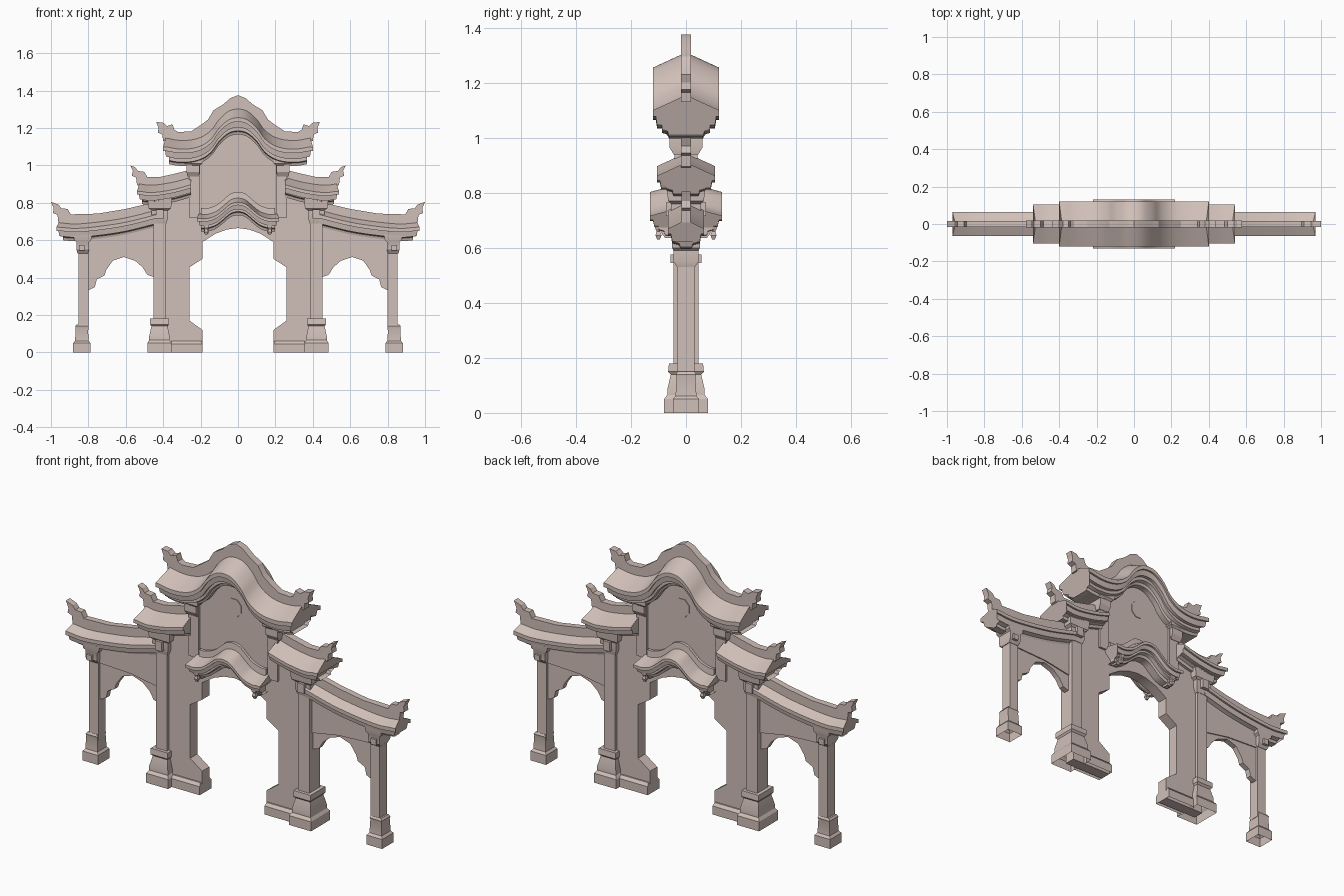
import bpy, bmesh, math
from mathutils import Vector

cube = bpy.data.objects.get("Cube")
if cube:
    bpy.data.objects.remove(cube)

stone = bpy.data.materials.new("pale_stone")
stone.use_nodes = True
stone.diffuse_color = (0.63, 0.52, 0.48, 1)
stone.node_tree.nodes["Principled BSDF"].inputs["Base Color"].default_value = (0.63, 0.52, 0.48, 1)


def finish(name, bm, mirror=(False, False)):
    """Turn a bmesh into a stone object, optionally mirrored across x and y."""
    bmesh.ops.recalc_face_normals(bm, faces=bm.faces)
    mesh = bpy.data.meshes.new(name)
    bm.to_mesh(mesh)
    bm.free()
    mesh.materials.append(stone)
    obj = bpy.data.objects.new(name, mesh)
    bpy.context.collection.objects.link(obj)
    if any(mirror):
        mod = obj.modifiers.new("mirror", 'MIRROR')
        mod.use_axis = (mirror[0], mirror[1], False)
        mod.use_mirror_merge = False
    bpy.ops.object.select_all(action='DESELECT')
    obj.select_set(True)
    bpy.context.view_layer.objects.active = obj
    bpy.ops.object.shade_smooth_by_angle(angle=math.radians(25))
    return obj


def whole(half):
    """Complete a half line that starts at x = 0."""
    return [(-x, z) for x, z in reversed(half[1:])] + half


def curve(points, steps=4):
    """Catmull-Rom smoothing of a path."""
    p = [Vector(q) for q in points]
    p = [2 * p[0] - p[1]] + p + [2 * p[-1] - p[-2]]
    out = []
    for a, b, c, d in zip(p, p[1:], p[2:], p[3:]):
        for i in range(steps):
            t = i / steps
            out.append(b + (c - a) * (t / 2) + (2 * a - 5 * b + 4 * c - d) * (t * t / 2)
                       + (3 * b - a - 3 * c + d) * (t ** 3 / 2))
    return [tuple(v) for v in out + [p[-2]]]


def plate(name, outline, depth, mirror=(False, False)):
    """Extrude an x-z outline to both sides of y = 0."""
    bm = bmesh.new()
    face = bm.faces.new([bm.verts.new((x, -depth, z)) for x, z in outline])
    new = bmesh.ops.extrude_face_region(bm, geom=[face])["geom"]
    bmesh.ops.translate(bm, vec=(0, 2 * depth, 0),
                        verts=[v for v in new if isinstance(v, bmesh.types.BMVert)])
    # extruding drops the source face, so close the front again if needed
    bmesh.ops.holes_fill(bm, edges=[e for e in bm.edges if e.is_boundary], sides=0)
    return finish(name, bm, mirror)


def sweep(name, path, section, both_ends, mirror=(False, False)):
    """Carry a half section (y, drop, overhang) along an x-z path."""
    prof = section + [(-y, d, o) for y, d, o in reversed(section) if y > 0]
    bm = bmesh.new()
    rings = []
    for i, (x, z) in enumerate(path):
        k = 1 if i == len(path) - 1 else (-1 if i == 0 and both_ends else 0)
        rings.append([bm.verts.new((x + k * o, y, z + d)) for y, d, o in prof])
    n = len(prof)
    for a, b in zip(rings, rings[1:]):
        for j in range(n):
            bm.faces.new((a[j], a[(j + 1) % n], b[(j + 1) % n], b[j]))
    bm.faces.new(rings[0])
    bm.faces.new(rings[-1])
    return finish(name, bm, mirror)


def stack(name, x, y, levels, mirror=(True, False), hollow=False):
    """Square tower of (z, half width, half depth) levels."""
    bm = bmesh.new()
    rings = [[bm.verts.new((x + sx * w, y + sy * d, z))
              for sx, sy in ((-1, -1), (1, -1), (1, 1), (-1, 1))] for z, w, d in levels]
    for a, b in zip(rings, rings[1:]):
        for j in range(4):
            bm.faces.new((a[j], a[(j + 1) % 4], b[(j + 1) % 4], b[j]))
    bm.faces.new(rings[-1])
    if not hollow:
        bm.faces.new(rings[0])
    return finish(name, bm, mirror)


def roof_section(y, drop, lip, inset, under):
    """Sloping roof with a stepped eave and a cornice beneath it."""
    return [(0, 0, 0), (y, -drop, 0.015), (y, -drop - lip, 0.015), (y - 0.01, -drop - lip, 0.005),
            (y - 0.015, -drop - 2.4 * lip, 0), (inset, -drop - 2.4 * lip, -0.02),
            (inset, -under + 0.02, -0.02), (inset - 0.02, -under + 0.015, -0.035),
            (inset - 0.025, -under, -0.04), (0, -under, -0.04)]


BOTH_SIDES = (True, False)
ALL_CORNERS = (True, True)

# Central wall with the notched gateway
wall_half = [(0, 1.23), (0.06, 1.2), (0.13, 1.12), (0.2, 1.07), (0.26, 1.04), (0.26, 0.86),
             (0.43, 0.83), (0.43, 0), (0.19, 0), (0.19, 0.12), (0.26, 0.17), (0.26, 0.455),
             (0.19, 0.5), (0.19, 0.59), (0.12, 0.635), (0.06, 0.657), (0, 0.665)]
plate("gate_wall", wall_half + [(-x, z) for x, z in reversed(wall_half[1:-1])], 0.03)
plate("wall_medallion", [(0.045 * math.cos(math.radians(a)), 1.04 + 0.05 * math.sin(math.radians(a)))
                         for a in range(22, 382, 45)], 0.034)
stack("wall_plinth", 0.275, 0, [(0, 0.085, 0.05), (0.045, 0.085, 0.05), (0.06, 0.08, 0.038)], hollow=True)

# Main pillars, bases and capitals
stack("main_pillar", 0.418, 0, [(0.15, 0.033, 0.045), (0.8, 0.033, 0.045)])
stack("main_pillar_base", 0.42, 0, [(0, 0.065, 0.08), (0.05, 0.065, 0.08), (0.065, 0.055, 0.068),
      (0.085, 0.055, 0.068), (0.14, 0.043, 0.055), (0.15, 0.05, 0.065), (0.18, 0.05, 0.062)], hollow=True)
stack("main_capital", 0.418, 0, [(0.69, 0.035, 0.047), (0.72, 0.045, 0.055), (0.76, 0.045, 0.055),
      (0.77, 0.06, 0.065), (0.82, 0.065, 0.07)])
stack("main_capital_block", 0.418, -0.058, [(0.715, 0.02, 0.015), (0.765, 0.02, 0.015)], ALL_CORNERS)

# Upper pillars carrying the highest roof
stack("upper_pillar", 0.232, 0, [(0.72, 0.03, 0.042), (1.05, 0.03, 0.042)])
stack("upper_capital", 0.24, 0, [(0.94, 0.03, 0.045), (0.965, 0.035, 0.06), (1, 0.035, 0.06),
      (1.01, 0.05, 0.07), (1.04, 0.05, 0.07)])

# Outer pillars, bases and capitals
stack("outer_pillar", 0.827, 0, [(0.12, 0.027, 0.03), (0.6, 0.027, 0.03)])
stack("outer_pillar_base", 0.835, 0, [(0, 0.046, 0.048), (0.05, 0.046, 0.048), (0.062, 0.036, 0.038),
      (0.13, 0.033, 0.034), (0.14, 0.035, 0.037), (0.15, 0.028, 0.031)], hollow=True)
stack("outer_capital", 0.83, 0, [(0.53, 0.028, 0.032), (0.55, 0.034, 0.046), (0.59, 0.034, 0.046),
      (0.6, 0.045, 0.05), (0.63, 0.05, 0.052)])
stack("outer_capital_block", 0.835, -0.045, [(0.545, 0.015, 0.012), (0.575, 0.015, 0.012)], ALL_CORNERS)

# Wing walls with scalloped arches
wing = [(0.44, 0.69), (0.6, 0.66), (0.75, 0.63), (0.83, 0.62), (0.83, 0.33), (0.795, 0.335),
        (0.765, 0.35), (0.755, 0.39), (0.715, 0.41), (0.705, 0.44), (0.67, 0.49), (0.61, 0.51),
        (0.55, 0.49), (0.51, 0.455), (0.485, 0.415), (0.44, 0.4)]
plate("wing_arch", wing, 0.015, BOTH_SIDES)
plate("wing_panel", wing[:4] + [(0.83, 0.53), (0.61, 0.52), (0.44, 0.49)], 0.021, BOTH_SIDES)

# Highest roof and its ridge
top_path = [(0, 1.31), (0.05, 1.298), (0.1, 1.255), (0.14, 1.2), (0.19, 1.163), (0.25, 1.145),
            (0.32, 1.143), (0.385, 1.155)]
sweep("top_roof", curve(whole(top_path)), roof_section(0.12, 0.055, 0.022, 0.087, 0.145), True)
top_ridge = [(0, 1.375), (0.04, 1.36), (0.08, 1.325), (0.13, 1.295), (0.16, 1.245), (0.2, 1.215),
             (0.25, 1.182), (0.32, 1.178), (0.34, 1.19), (0.35, 1.22), (0.38, 1.21), (0.4, 1.228),
             (0.437, 1.232), (0.425, 1.2), (0.428, 1.175), (0.405, 1.165), (0.4, 1.13), (0.36, 1.125)]
lower = [(x, z - 0.03) for x, z in reversed(top_path[1:-1])]
outline = top_ridge + lower + [(0, 1.28)]
plate("top_ridge", outline + [(-x, z) for x, z in reversed(outline[1:-1])], 0.019)

# Middle roofs
mid_path = [(0.25, 0.945), (0.34, 0.92), (0.43, 0.905), (0.48, 0.903), (0.525, 0.91)]
sweep("middle_roof", curve(mid_path), roof_section(0.105, 0.048, 0.018, 0.07, 0.115), False, BOTH_SIDES)
plate("middle_ridge", [(0.25, 0.978), (0.34, 0.955), (0.42, 0.937), (0.485, 0.937), (0.5, 0.965),
      (0.535, 0.97), (0.55, 0.99), (0.577, 1), (0.562, 0.97), (0.568, 0.945), (0.545, 0.935),
      (0.54, 0.895)] + [(x, z - 0.03) for x, z in reversed(mid_path[:-1])], 0.019, BOTH_SIDES)

# Wing roofs
low_path = [(0.43, 0.77), (0.6, 0.728), (0.75, 0.705), (0.87, 0.695), (0.955, 0.702)]
sweep("wing_roof", curve(low_path), roof_section(0.065, 0.032, 0.02, 0.045, 0.1), False, BOTH_SIDES)
plate("wing_ridge", [(0.43, 0.807), (0.6, 0.767), (0.75, 0.742), (0.895, 0.738), (0.91, 0.767),
      (0.945, 0.77), (0.96, 0.79), (1, 0.805), (0.985, 0.77), (0.99, 0.745), (0.965, 0.735),
      (0.96, 0.69)] + [(x, z - 0.03) for x, z in reversed(low_path[:-1])], 0.017, BOTH_SIDES)

# Small canopy over the gateway, with brackets and hanging finials
canopy_path = curve(whole([(0, 0.838), (0.04, 0.828), (0.08, 0.795), (0.12, 0.765), (0.17, 0.75), (0.205, 0.752)]))
sweep("gate_canopy", canopy_path, roof_section(0.13, 0.035, 0.016, 0.1, 0.105), True)
sweep("canopy_ridge", canopy_path, [(0, 0.02, -0.01), (0.045, 0.02, -0.01), (0.05, -0.03, -0.01), (0, -0.03, -0.01)], True)
stack("canopy_bracket", 0.17, -0.06, [(0.635, 0.012, 0.015), (0.66, 0.012, 0.035), (0.69, 0.014, 0.045)], ALL_CORNERS)
stack("hanging_finial", 0.17, -0.1, [(0.63, 0.005, 0.005), (0.645, 0.011, 0.011), (0.66, 0.007, 0.007),
      (0.67, 0.012, 0.012), (0.7, 0.012, 0.012)], ALL_CORNERS)
